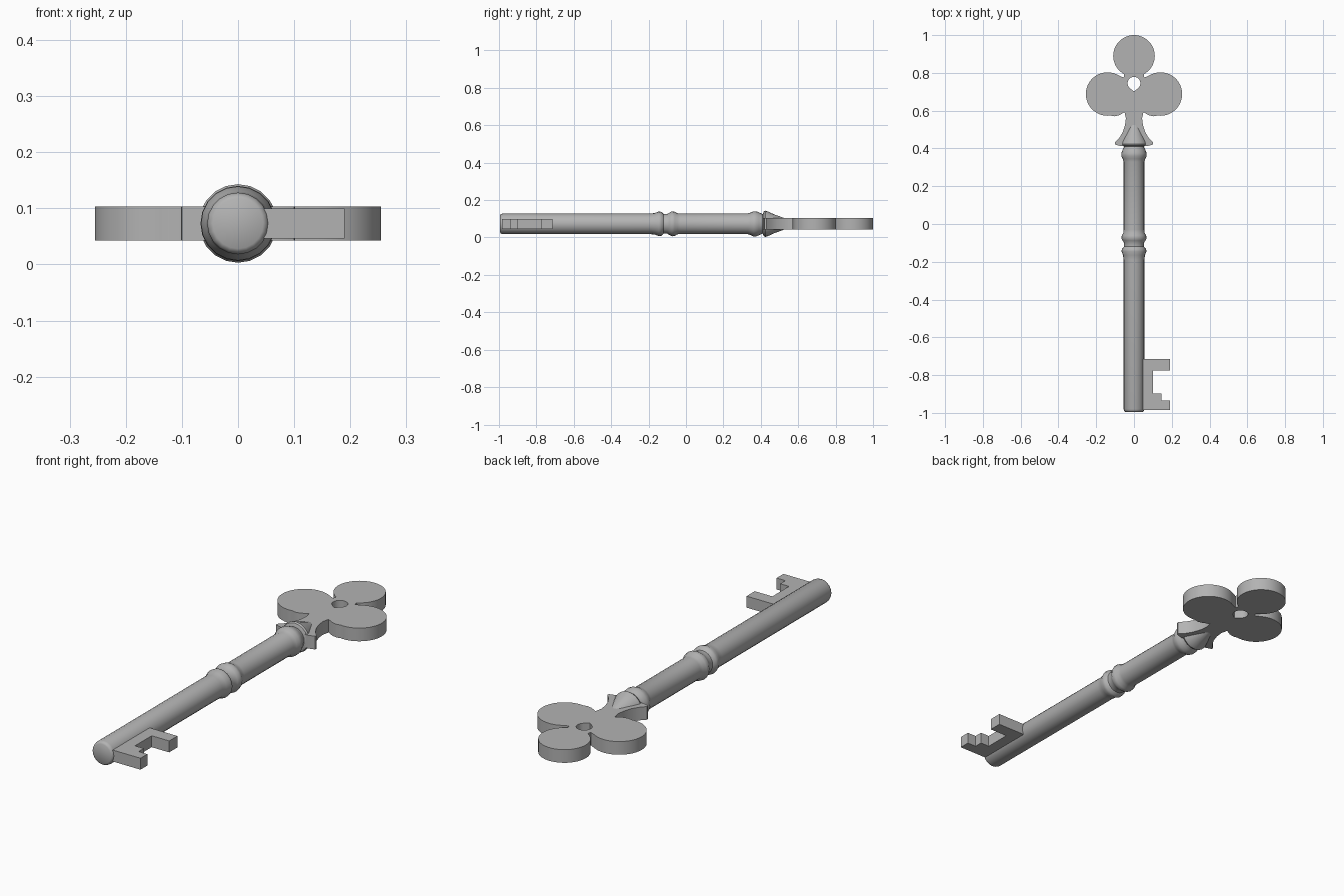
import bpy, bmesh, math

cube = bpy.data.objects.get("Cube")
if cube:
    bpy.data.objects.remove(cube)

AXIS = 0.073   # height of the shaft centre line

metal = bpy.data.materials.new("grey metal")
metal.use_nodes = True
colour = (0.45, 0.45, 0.45, 1)
metal.diffuse_color = colour
metal.node_tree.nodes["Principled BSDF"].inputs["Base Color"].default_value = colour


def finish(obj, angle):
    bpy.ops.object.select_all(action='DESELECT')
    bpy.context.view_layer.objects.active = obj
    obj.select_set(True)
    if obj.type == 'CURVE':
        bpy.ops.object.convert(target='MESH')
        obj = bpy.context.object
    obj.data.materials.clear()
    obj.data.materials.append(metal)
    bpy.ops.object.shade_smooth_by_angle(angle=math.radians(angle))


def lathe(name, profile, sides=20):
    """Turn (y, radius) pairs around the shaft axis."""
    bm = bmesh.new()
    rings = []
    for y, r in profile:
        rings.append([bm.verts.new((r * math.cos(a), y, AXIS + r * math.sin(a)))
                      for a in (math.tau * i / sides for i in range(sides))])
    for a, b in zip(rings, rings[1:]):
        for i in range(sides):
            j = (i + 1) % sides
            bm.faces.new((a[i], a[j], b[j], b[i]))
    bm.faces.new(rings[0])
    bm.faces.new(rings[-1])
    bmesh.ops.recalc_face_normals(bm, faces=bm.faces)
    mesh = bpy.data.meshes.new(name)
    bm.to_mesh(mesh)
    bm.free()
    obj = bpy.data.objects.new(name, mesh)
    bpy.context.collection.objects.link(obj)
    finish(obj, 40)


def plate(name, outlines, thickness):
    """Flat plate from closed outlines; inner outlines become holes."""
    curve = bpy.data.curves.new(name, 'CURVE')
    curve.dimensions = '2D'
    curve.fill_mode = 'BOTH'
    curve.extrude = thickness / 2
    for pts in outlines:
        spline = curve.splines.new('POLY')
        spline.points.add(len(pts) - 1)
        for p, (x, y) in zip(spline.points, pts):
            p.co = (x, y, 0, 1)
        spline.use_cyclic_u = True
    obj = bpy.data.objects.new(name, curve)
    obj.location.z = AXIS
    bpy.context.collection.objects.link(obj)
    finish(obj, 35)


def arc(cx, cy, r, start, end, n):
    angles = [math.radians(start + (end - start) * i / n) for i in range(n + 1)]
    return [(cx + r * math.cos(a), cy + r * math.sin(a)) for a in angles]


def mirrored(half):
    return half + [(-x, y) for x, y in reversed(half) if abs(x) > 0.001]


# Shaft with a rounded tip, a double middle bead and an upper collar
lathe("shaft", [(-0.995, 0.045), (-0.99, 0.052), (-0.98, 0.055),
                (-0.19, 0.055), (-0.165, 0.058), (-0.145, 0.066), (-0.132, 0.064),
                (-0.12, 0.053), (-0.10, 0.053), (-0.088, 0.06), (-0.075, 0.067),
                (-0.06, 0.064), (-0.045, 0.056), (-0.03, 0.055),
                (0.33, 0.055), (0.345, 0.06), (0.36, 0.067), (0.375, 0.067),
                (0.39, 0.061), (0.415, 0.05), (0.43, 0.05)])

# Pointed cap that runs into the bow
lathe("cone_cap", [(0.41, 0.052), (0.416, 0.066), (0.424, 0.07), (0.435, 0.067),
                   (0.47, 0.051), (0.53, 0.029), (0.59, 0.004)])

# Three-lobed bow with a flared stem and a teardrop hole
half = arc(0, 0.89, 0.11, 90, -62, 22)
half += [(0.055, 0.775)]
half += arc(0.14, 0.688, 0.115, 120, -98, 30)
half += [(0.105, 0.57), (0.08, 0.575), (0.05, 0.592), (0.043, 0.56), (0.047, 0.525),
         (0.06, 0.485), (0.08, 0.453), (0.102, 0.43), (0.1, 0.421), (0.07, 0.412),
         (0, 0.42)]
hole = mirrored(arc(0, 0.745, 0.034, 90, -50, 9) + [(0, 0.702)])
plate("bow", [mirrored(half), hole], 0.061)

# Stepped bit
plate("bit", [[(0.02, -0.985), (0.19, -0.985), (0.19, -0.935), (0.145, -0.935),
               (0.145, -0.897), (0.1, -0.897), (0.1, -0.775), (0.19, -0.775),
               (0.19, -0.715), (0.02, -0.715)]], 0.053)
